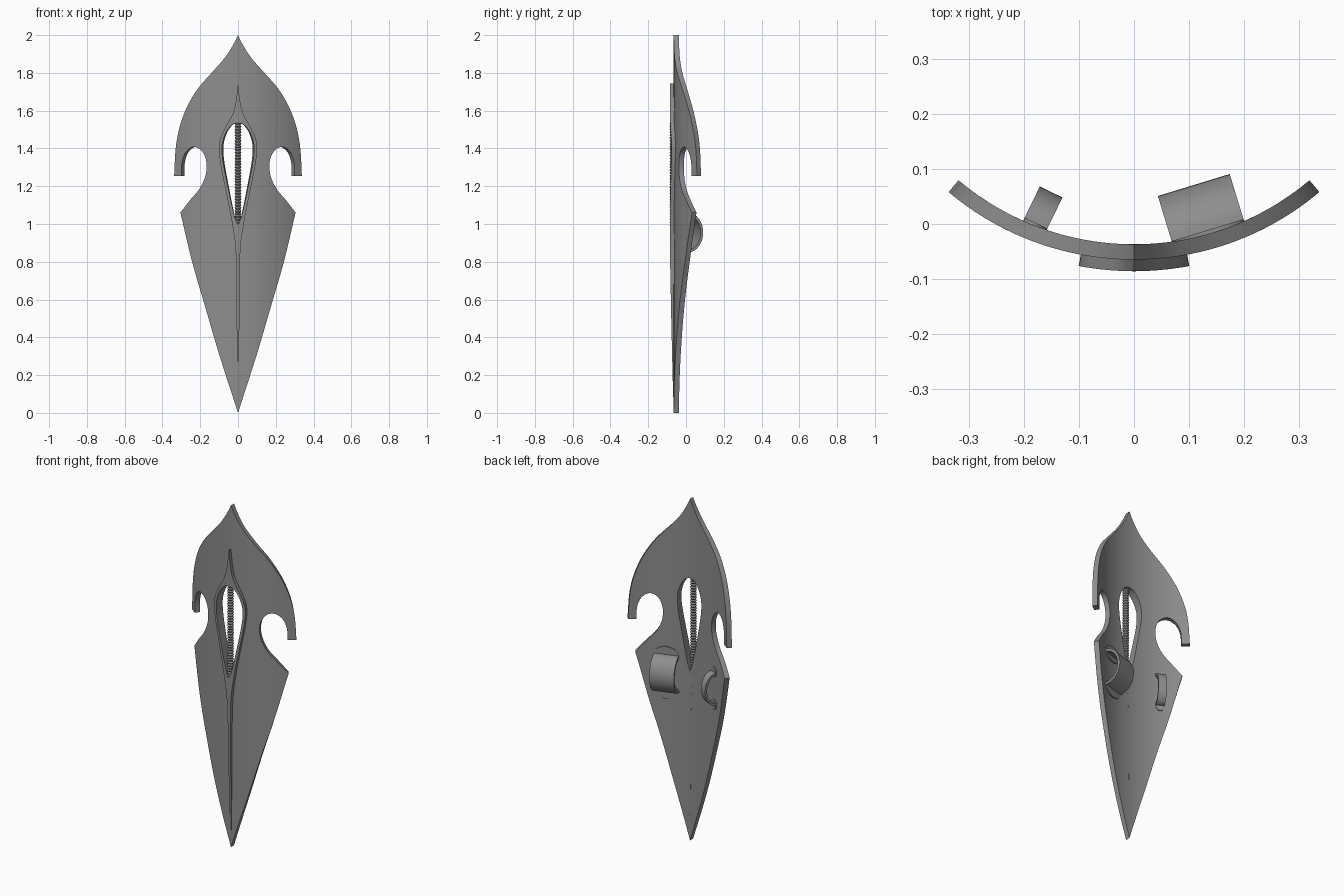
import bpy, bmesh, math
from mathutils import Matrix, Vector

if "Cube" in bpy.data.objects:
    bpy.data.objects.remove(bpy.data.objects["Cube"])

R = 0.525      # front radius of the curved plate
CY = 0.46      # y of the curvature axis

# Dark steel
steel = bpy.data.materials.new("dark_steel")
steel.diffuse_color = (0.27, 0.27, 0.27, 1)
steel.use_nodes = True
steel.node_tree.nodes["Principled BSDF"].inputs["Base Color"].default_value = steel.diffuse_color


def finish(bm, name, angle=30):
    bmesh.ops.recalc_face_normals(bm, faces=bm.faces)
    me = bpy.data.meshes.new(name)
    bm.to_mesh(me)
    bm.free()
    me.materials.append(steel)
    ob = bpy.data.objects.new(name, me)
    bpy.context.collection.objects.link(ob)
    bpy.ops.object.select_all(action='DESELECT')
    ob.select_set(True)
    bpy.context.view_layer.objects.active = ob
    bpy.ops.object.shade_smooth_by_angle(angle=math.radians(angle))
    return ob


def smooth(pts, n=4):
    """Catmull-Rom curve through the points."""
    p = [Vector(q) for q in pts]
    p = [2 * p[0] - p[1]] + p + [2 * p[-1] - p[-2]]
    out = []
    for i in range(1, len(p) - 2):
        a, b, c, d = p[i - 1:i + 3]
        for k in range(n):
            t = k / n
            out.append(0.5 * (2 * b + (c - a) * t + (2 * a - 5 * b + 4 * c - d) * t * t
                              + (3 * b - a - 3 * c + d) * t ** 3))
    return out + [p[-2]]


def curved_plate(name, half_loops, r_out, r_in):
    """Fill mirrored outlines, slice into strips, wrap on a cylinder and thicken."""
    bm = bmesh.new()
    for half in half_loops:
        loop = list(half) + [Vector((-q[0], q[1])) for q in reversed(half[1:-1])]
        vs = [bm.verts.new((q[0], 0, q[1])) for q in loop]
        for i, v in enumerate(vs):
            bm.edges.new((v, vs[(i + 1) % len(vs)]))
    bmesh.ops.triangle_fill(bm, edges=bm.edges[:], use_beauty=True, normal=(0, -1, 0))
    for i in range(-16, 17):
        bmesh.ops.bisect_plane(bm, geom=bm.verts[:] + bm.edges[:] + bm.faces[:], dist=1e-5,
                               plane_co=(i * 0.02 + 0.0003, 0, 0), plane_no=(1, 0, 0))
    ext = bmesh.ops.extrude_face_region(bm, geom=bm.faces[:])
    back = {g for g in ext['geom'] if isinstance(g, bmesh.types.BMVert)}
    for v in bm.verts:
        a = math.asin(v.co.x / R)
        r = r_in(v.co.z) if v in back else r_out(v.co.z)
        v.co.x, v.co.y = r * math.sin(a), CY - r * math.cos(a)
    return finish(bm, name)


# Teardrop window shared by plate and raised frame
hole = smooth([(0, 1.535), (0.03, 1.525), (0.058, 1.49), (0.077, 1.44), (0.082, 1.39),
               (0.075, 1.32), (0.05, 1.19), (0.02, 1.05), (0, 0.99)])

# Shield body: leaf-shaped top with hooks, notches and long pointed lower blade
crown = smooth([(0, 2.0), (0.025, 1.95), (0.07, 1.88), (0.14, 1.80), (0.21, 1.72),
                (0.27, 1.62), (0.31, 1.51), (0.33, 1.40), (0.338, 1.255)])
notch = smooth([(0.30, 1.255), (0.298, 1.32), (0.283, 1.37), (0.26, 1.398), (0.232, 1.408),
                (0.20, 1.395), (0.176, 1.36), (0.166, 1.31), (0.174, 1.25),
                (0.205, 1.185), (0.255, 1.125), (0.305, 1.06)])
blade = smooth([(0.305, 1.06), (0.243, 0.8), (0.182, 0.59), (0.1, 0.31), (0, 0.0)])
curved_plate("shield_plate", [crown + notch + blade[1:], hole],
             lambda z: R, lambda z: R - 0.028)

# Raised frame round the window, running down into a thin spine
frame = smooth([(0, 1.745), (0.008, 1.67), (0.024, 1.59), (0.06, 1.52), (0.088, 1.46),
                (0.097, 1.40), (0.088, 1.31), (0.057, 1.15), (0.026, 0.98),
                (0.010, 0.82), (0.007, 0.5), (0.004, 0.2), (0, 0.04)])
curved_plate("window_frame_and_spine", [frame, hole],
             lambda z: R + 0.001 + 0.02 * min(1, max(0, (z - 0.05) / 0.85)) ** 0.8,
             lambda z: R - (0.0284 if 0.15 < z < 0.97 else 0.02))

# Ribbed rod in the window
bm = bmesh.new()
rings, N, seg = [], 36, 12
for k in range(2 * N + 1):
    r = 0.018 if k % 2 else 0.013
    z = 0.985 + 0.555 * k / (2 * N)
    rings.append([bm.verts.new((r * math.cos(2 * math.pi * j / seg),
                                -0.069 + r * math.sin(2 * math.pi * j / seg), z))
                  for j in range(seg)])
for a, b in zip(rings, rings[1:]):
    for j in range(seg):
        bm.faces.new((a[j], a[(j + 1) % seg], b[(j + 1) % seg], b[j]))
bm.faces.new(rings[0])
bm.faces.new(rings[-1])
finish(bm, "ribbed_rod")


def strap(name, base, turn, width, height, depth, thick, foot):
    """Arched band on the back with a flat foot at each end."""
    place = Matrix.Translation(base) @ Matrix.Rotation(turn, 4, 'Z')
    bm = bmesh.new()
    n = 20
    rows = []
    for i in range(n + 1):
        a = -math.pi / 2 + math.pi * i / n
        sink = -0.012 if i in (0, n) else 0
        row = []
        for x, t in ((-1, 0), (1, 0), (1, thick), (-1, thick)):
            row.append(bm.verts.new((x * width / 2, (depth - t) * math.cos(a) + sink,
                                     (height / 2 - t) * math.sin(a))))
        rows.append(row)
    for a, b in zip(rows, rows[1:]):
        for j in range(4):
            bm.faces.new((a[j], a[(j + 1) % 4], b[(j + 1) % 4], b[j]))
    bm.faces.new(rows[0])
    bm.faces.new(rows[-1])
    bm.transform(place)
    finish(bm, name)
    for s, end in ((1, "upper"), (-1, "lower")):
        bm = bmesh.new()
        bmesh.ops.create_cone(bm, cap_ends=True, segments=24, radius1=1, radius2=1, depth=0.014)
        bm.transform(place @ Matrix.Translation((0, -0.004, s * height / 2))
                     @ Matrix.Diagonal((width / 2, 1, foot, 1)) @ Matrix.Rotation(math.pi / 2, 4, 'X'))
        finish(bm, name + "_" + end + "_foot")


# Wide arm strap and narrow hand grip
strap("arm_strap", (0.135, -0.014, 0.955), math.radians(17), 0.137, 0.215, 0.089, 0.014, 0.045)
strap("hand_grip", (-0.18, -0.001, 0.955), math.radians(-26), 0.046, 0.19, 0.066, 0.012, 0.03)
